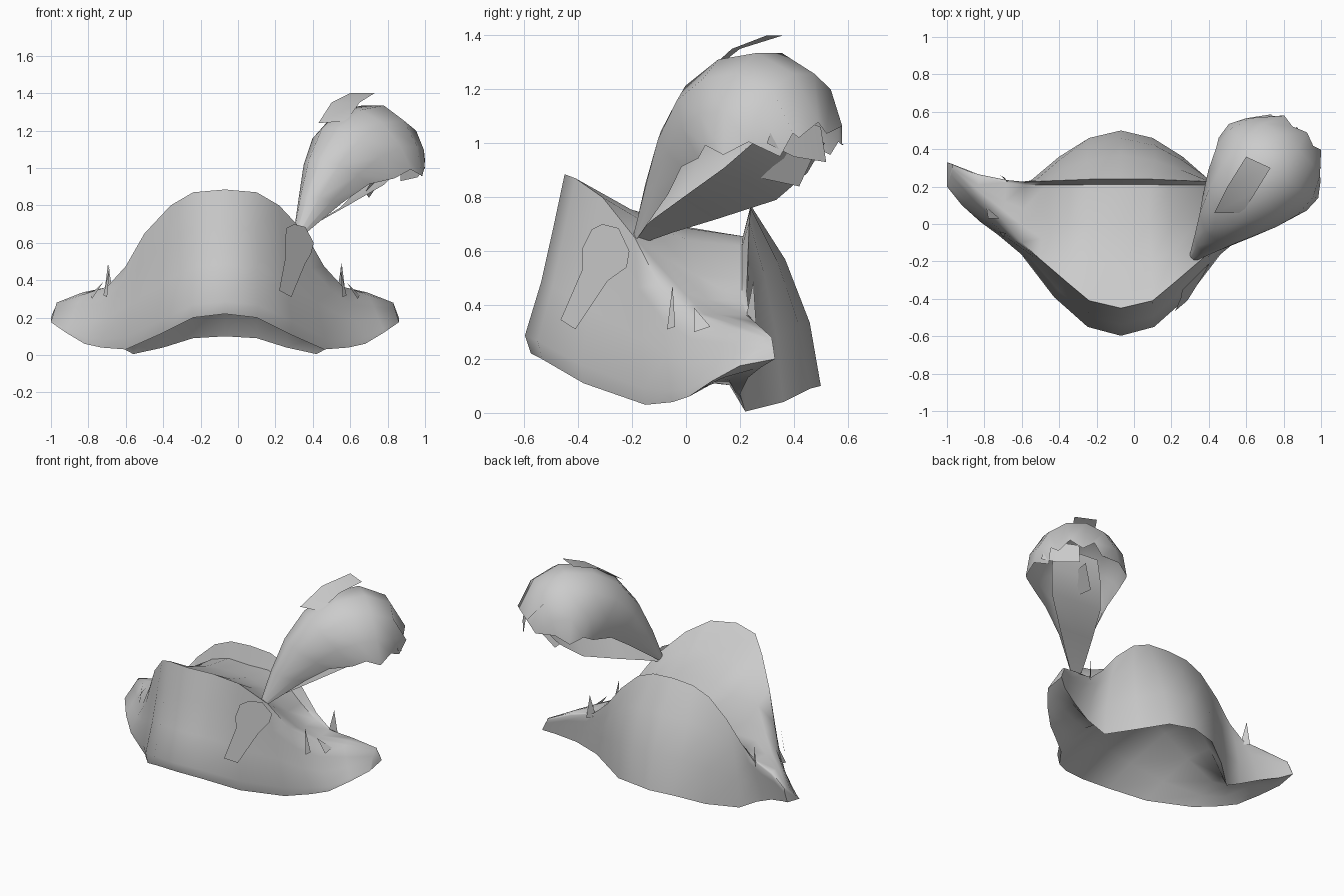
import bpy, bmesh, math
from mathutils import Vector as V

if "Cube" in bpy.data.objects:
    bpy.data.objects.remove(bpy.data.objects["Cube"])

CX = -0.07  # symmetry plane of the hat
felt = bpy.data.materials.new("light_grey")
felt.diffuse_color = (0.6, 0.6, 0.6, 1)
felt.use_nodes = True
felt.node_tree.nodes["Principled BSDF"].inputs["Base Color"].default_value = felt.diffuse_color


def make(name, verts, faces, angle=50, solid=False):
    me = bpy.data.meshes.new(name)
    me.from_pydata([tuple(v) for v in verts], [], faces)
    ob = bpy.data.objects.new(name, me)
    bpy.context.collection.objects.link(ob)
    bm = bmesh.new()
    bm.from_mesh(me)
    if solid:
        bmesh.ops.remove_doubles(bm, verts=bm.verts, dist=0.0005)
        bmesh.ops.recalc_face_normals(bm, faces=bm.faces)
    bm.to_mesh(me)
    bm.free()
    me.materials.append(felt)
    bpy.ops.object.select_all(action='DESELECT')
    ob.select_set(True)
    bpy.context.view_layer.objects.active = ob
    bpy.ops.object.shade_smooth_by_angle(angle=math.radians(angle))
    return ob


# Rails from the middle to the side tip: (offset, y, z)
front_bottom = [(0, -.575, .22), (.17, -.535, .2), (.35, -.38, .11), (.53, -.15, .03),
                (.66, -.05, .04), (.75, .01, .06), (.85, .1, .12), (.93, .2, .175)]
front_top = [(0, -.45, .885), (.17, -.41, .87), (.29, -.31, .8), (.43, -.19, .65),
             (.53, -.1, .475), (.63, .02, .365), (.77, .15, .32), (.90, .29, .275)]
crown = [(0, 0, .69), (.15, 0, .685), (.28, .01, .64), (.42, .04, .51),
         (.52, .08, .42), (.62, .12, .365), (.76, .21, .335), (.90, .305, .28)]
back_top = [(0, .24, .77), (.15, .24, .76), (.27, .235, .71), (.40, .23, .59),
            (.51, .225, .45), (.61, .235, .36), (.76, .265, .32), (.90, .32, .268)]
back_bottom = [(0, .5, .1), (.17, .46, .09), (.33, .36, .04), (.49, .22, .005),
               (.61, .2, .07), (.74, .23, .13), (.86, .28, .17), (.93, .33, .2)]


def bulged(a, b, t, amount):
    """Point between two rails, pushed away from the hat centre."""
    p = a.lerp(b, t)
    out = V((p.x, p.y - .08, 0)).normalized()
    return p + out * amount * max(0, 1 - p.x / .95)


def section(i):
    fb, ft, cr, bt, bb = (V(r[i]) for r in (front_bottom, front_top, crown, back_top, back_bottom))
    valley = cr.lerp(bt, .88)
    valley.z = cr.z - .04 * max(0, 1 - cr.x / .6)
    hollow = max(0, 1 - fb.x / .85)  # head opening under the crown
    under = [bb.lerp(fb, t) + V((0, 0, h * hollow)) for t, h in ((.16, .25), (.45, .26), (.78, .13))]
    return ([fb] + [bulged(fb, ft, t, a) for t, a in ((.1, .035), (.4, .012), (.7, .005))]
            + [ft, ft.lerp(cr, .5) - V((0, 0, .03 * max(0, 1 - i / 4))), cr, valley, bt]
            + [bulged(bt, bb, t, a) for t, a in ((.3, .05), (.65, .05))] + [bb] + under)


# Hat body: loft of closed sections from one side tip to the other
verts, faces = [], []
for s in range(-7, 8):
    for p in section(abs(s)):
        verts.append((CX + p.x * (1 if s >= 0 else -1), p.y, p.z))
n = len(verts) // 15
for r in range(14):
    for k in range(n):
        j = (k + 1) % n
        faces.append((r * n + k, r * n + j, (r + 1) * n + j, (r + 1) * n + k))
faces += [tuple(range(n)), tuple(range(14 * n, 15 * n))]
make("hat_body", verts, faces, 62, True)

# Small frayed spikes near both tips
spikes = [[(.63, -.07, .31), (.615, -.05, .475), (.65, -.04, .32)],
          [(.6, .22, .34), (.625, .25, .49), (.645, .26, .33)],
          [(.71, .03, .30), (.65, .03, .39), (.72, .09, .32)]]
verts = [(CX + m * x, y, z) for m in (1, -1) for t in spikes for x, y, z in t]
make("frayed_spikes", verts, [(i, i + 1, i + 2) for i in range(0, len(verts), 3)])

# Flat tab lying on the front brim under the plume
tab = [(.22, -.465, .345), (.285, -.41, .31), (.36, -.29, .49), (.39, -.22, .54), (.405, -.21, .6),
       (.36, -.25, .685), (.30, -.31, .70), (.26, -.35, .68), (.25, -.385, .61), (.255, -.385, .53)]
make("front_tab", tab, [tuple(range(len(tab)))])

# Plume: curled, cupped sheet in a diagonal plane
ROOT = V((.3, -.2, 0))
ALONG, ACROSS = V((.64, .77, 0)), V((.77, -.64, 0))
FOCUS = V((.72, .72))


def plume_point(q, z, lateral):
    return ROOT + ALONG * q + ACROSS * lateral + V((0, 0, z))


# (distance along, height, half width, edge droop)
spine = [(0, .62, .02, .02), (.08, .85, .11, .19), (.17, 1.05, .19, .28), (.3, 1.22, .255, .34),
         (.47, 1.32, .305, .37), (.66, 1.345, .31, .37), (.83, 1.265, .26, .28), (.93, 1.08, .17, .08)]
cols = [-1, -.75, -.45, -.15, .15, .45, .75, 1]
verts, faces = [], []
for i, (q, z, w, d) in enumerate(spine):
    toward = (FOCUS - V((q, z))).normalized()
    for c in cols:
        ang = c * math.pi / 2
        drop = d * (1 - math.cos(ang))
        if abs(c) == 1 and i > 1:  # ragged edge
            drop += .02 if i % 2 else -.015
        if i == 7:  # ragged end
            drop += .05 * (cols.index(c) % 2)
        verts.append(plume_point(q + toward.x * drop, z + toward.y * drop, w * math.sin(ang)))
m = len(cols)
for r in range(len(spine) - 1):
    for k in range(m - 1):
        faces.append((r * m + k, r * m + k + 1, (r + 1) * m + k + 1, (r + 1) * m + k))
make("plume", verts, faces, 60)

# Strip of barbs under the plume, lower on its left edge
strip = [(.0, .62, .02), (.15, .67, .06), (.33, .72, .1), (.57, .79, .15), (.72, .89, .15), (.82, 1.0, .13)]
verts = [plume_point(q, z + (e + 1) * .4 * w, e * w) for q, z, w in strip for e in (-1, 0, 1)]
faces = [(r * 3 + k, r * 3 + k + 1, r * 3 + k + 4, r * 3 + k + 3) for r in range(5) for k in (0, 1)]
make("plume_underside", verts, faces, 60)

# Loose tufts around the plume
top_tuft = [(.43, .06, 1.24), (.5, .2, 1.35), (.6, .36, 1.4), (.73, .3, 1.4), (.65, .17, 1.35), (.58, .06, 1.25)]
make("top_tuft", top_tuft, [(0, 1, 4, 5), (1, 2, 3, 4)], 60)
low_tuft = [(.74, .22, .98), (.68, .28, .87), (.7, .42, .84), (.79, .48, .97)]
make("low_tuft", low_tuft, [(0, 1, 2, 3)], 60)
end_tuft = [(.86, .5, 1.06), (.87, .52, .93), (.96, .4, .95), (1.0, .3, 1.0), (.97, .34, 1.12)]
make("end_tuft", end_tuft, [(0, 1, 2, 4), (2, 3, 4)], 60)
